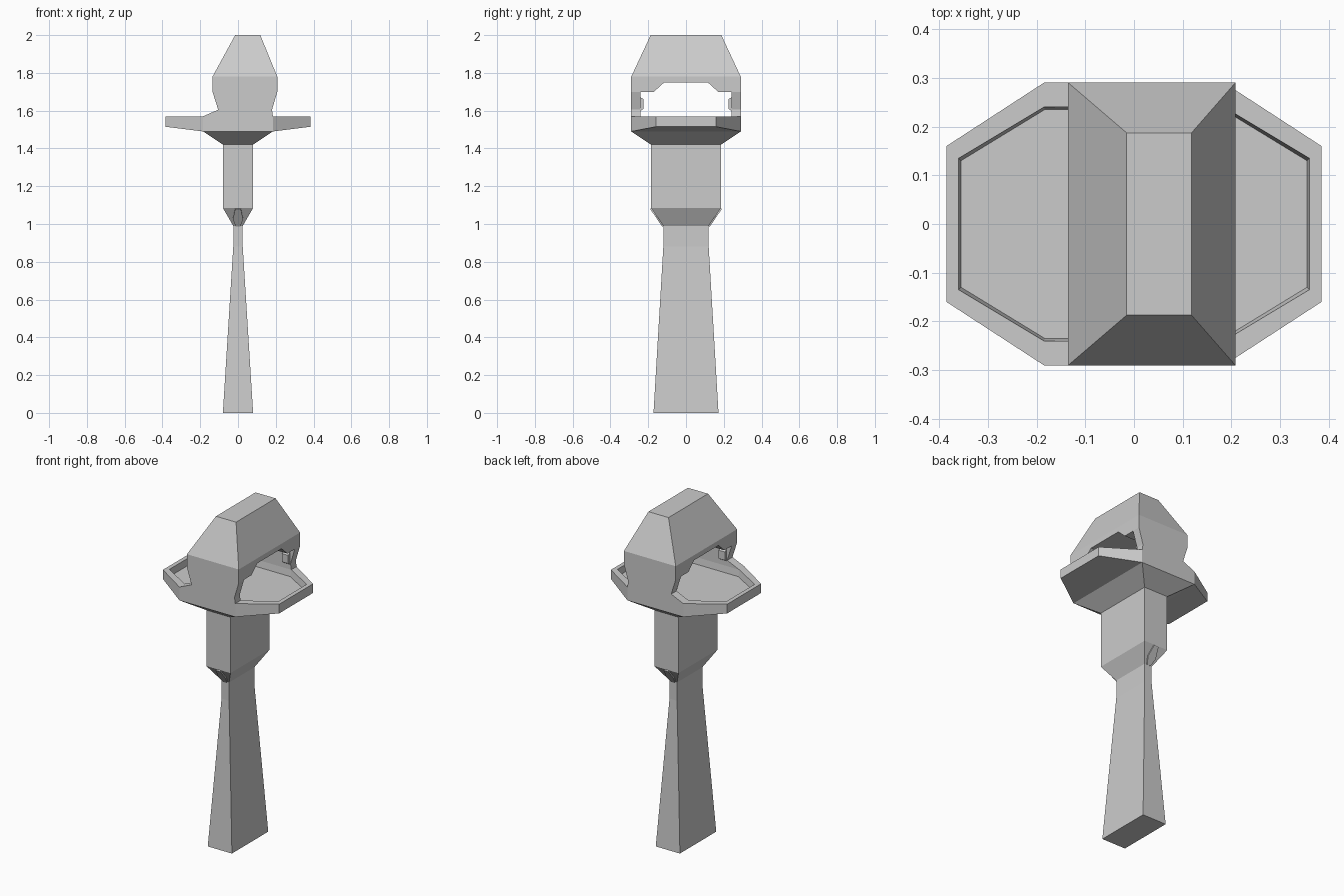
import bpy, bmesh

if "Cube" in bpy.data.objects:
    bpy.data.objects.remove(bpy.data.objects["Cube"])


def build(name, verts, faces):
    me = bpy.data.meshes.new(name)
    me.from_pydata(verts, [], faces)
    bm = bmesh.new()
    bm.from_mesh(me)
    bmesh.ops.recalc_face_normals(bm, faces=bm.faces)
    bm.to_mesh(me)
    bm.free()
    ob = bpy.data.objects.new(name, me)
    bpy.context.collection.objects.link(ob)
    return ob


def loft(name, rings, bottom=True, top=True, extra=()):
    """Bridge a list of equal-length rings, with optional end caps."""
    n = len(rings[0])
    verts = [v for r in rings for v in r]
    faces = [(k*n + i, k*n + (i+1) % n, (k+1)*n + (i+1) % n, (k+1)*n + i)
             for k in range(len(rings) - 1) for i in range(n)]
    if bottom:
        faces.append(tuple(range(n)))
    if top:
        faces.append(tuple(range(len(verts) - n, len(verts))))
    return build(name, verts, faces + list(extra))


def rect(x0, x1, y, z):
    return [(x0, -y, z), (x1, -y, z), (x1, y, z), (x0, y, z)]


# Tapered post with neck, square head and flare under the tray
post = [(0, .08, .172), (.88, .025, .12), (.99, .025, .12),
        (1.085, .08, .185), (1.42, .08, .185), (1.49, .185, .29)]
loft("post", [rect(-x, x, y, z) for z, x, y in post], top=False)


# Eight-sided tray with a raised rim and sunken floor
def octagon(xo, yo, xi, yi, zo, zi):
    q = [(xo, -yo, zo), (xo, yo, zo), (xi, yi, zi)]
    q += [(-x, y, z) for x, y, z in reversed(q)]
    return q + [(-xi, -yi, zi), (xi, -yi, zi)]


tray = [octagon(.385, .16, .185, .29, 1.515, 1.49),
        octagon(.385, .16, .185, .29, 1.57, 1.57),
        octagon(.36, .135, .185, .24, 1.57, 1.57),
        octagon(.355, .13, .183, .235, 1.53, 1.53)]
loft("tray", tray, bottom=False, extra=[(7, 0, 1, 2), (3, 4, 5, 6)])

# Side walls, small inner bosses and post plugs, repeated front and back
wall = [(-.185, 1.57), (.185, 1.57), (.18, 1.605), (.208, 1.70),
        (-.135, 1.70), (-.105, 1.605)]
boss = [(1.60, .24), (1.61, .224), (1.66, .224), (1.67, .24)]
plug = [(-.012, 0), (.012, 0), (.027, .4), (.015, .98), (-.015, .98), (-.027, .4)]
for side, s in (("front", -1), ("back", 1)):
    loft(side + "_wall", [[(x, s*y, z) for x, z in wall] for y in (.24, .29)])
    for end, x0 in (("left", -.10), ("right", .135)):
        loft(f"{side}_{end}_boss",
             [[(x, s*y, z) for z, y in boss] for x in (x0, x0 + .04)])
    loft(side + "_plug",
         [[(x, s*(.12 + .065*t + .83*d), .99 + .095*t - .57*d) for x, t in plug]
          for d in (0, .007)], bottom=False)

# Hood: arched band running left to right, then a tapered cap
arch = [(-.29, 1.70), (-.17, 1.70), (-.115, 1.75), (.115, 1.75),
        (.17, 1.70), (.29, 1.70), (.29, 1.78), (-.29, 1.78)]
loft("hood_band", [[(x, y, z) for y, z in arch] for x in (-.135, .208)])
loft("hood_cap", [rect(-.135, .208, .29, 1.78), rect(-.015, .118, .187, 2.0)],
     bottom=False)
